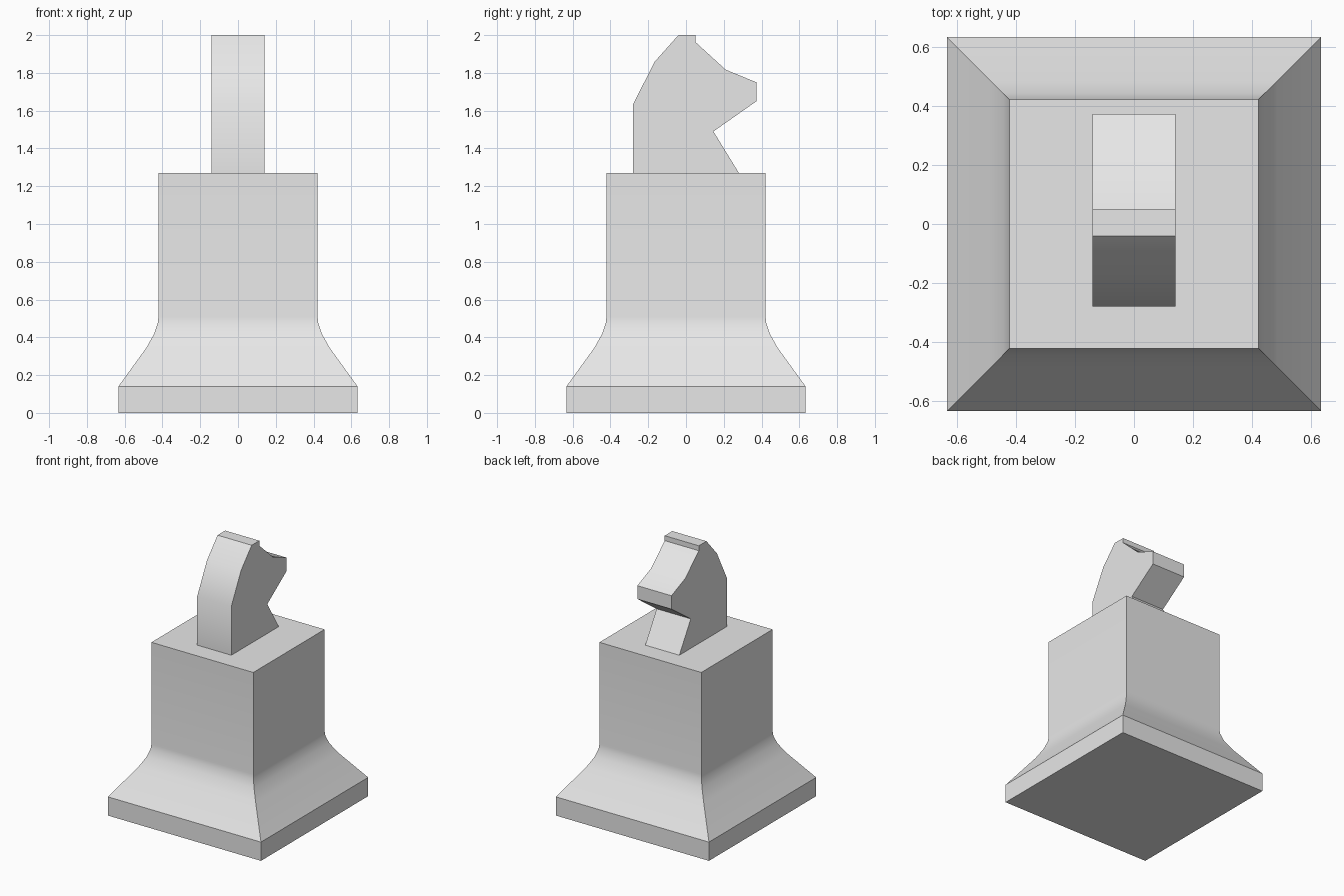
import bpy
import bmesh
import math

cube = bpy.data.objects.get("Cube")
if cube:
    bpy.data.objects.remove(cube, do_unlink=True)

grey = bpy.data.materials.new("plain_grey")
grey.use_nodes = True
grey.diffuse_color = (0.8, 0.8, 0.8, 1)
grey.node_tree.nodes["Principled BSDF"].inputs["Base Color"].default_value = (0.8, 0.8, 0.8, 1)


def loft(name, rings):
    """Closed solid through a list of matching point rings."""
    bm = bmesh.new()
    loops = [[bm.verts.new(p) for p in ring] for ring in rings]
    count = len(loops[0])
    for low, high in zip(loops, loops[1:]):
        for i in range(count):
            j = (i + 1) % count
            bm.faces.new((low[i], low[j], high[j], high[i]))
    bm.faces.new(loops[0][::-1])
    bm.faces.new(loops[-1])
    bmesh.ops.recalc_face_normals(bm, faces=bm.faces)
    mesh = bpy.data.meshes.new(name)
    bm.to_mesh(mesh)
    bm.free()
    mesh.materials.append(grey)
    obj = bpy.data.objects.new(name, mesh)
    bpy.context.collection.objects.link(obj)
    bpy.ops.object.select_all(action="DESELECT")
    obj.select_set(True)
    bpy.context.view_layer.objects.active = obj
    bpy.ops.object.shade_smooth_by_angle(angle=math.radians(30))
    return obj


def square(half, z):
    return [(x * half, y * half, z) for x, y in ((-1, -1), (1, -1), (1, 1), (-1, 1))]


# Square pedestal: plinth, flared foot and straight column
pedestal_profile = [(0.633, 0), (0.633, 0.14), (0.485, 0.345), (0.443, 0.42),
                    (0.425, 0.475), (0.421, 0.51), (0.421, 1.27)]
loft("pedestal", [square(half, z) for half, z in pedestal_profile])

# Horse head: side outline extruded across the width, muzzle towards the back
head_outline = [(-0.28, 1.27), (-0.28, 1.635), (-0.165, 1.86), (-0.04, 2.0),
                (0.05, 2.0), (0.05, 1.963), (0.21, 1.817), (0.373, 1.75),
                (0.373, 1.65), (0.145, 1.49), (0.28, 1.27)]
loft("horse_head", [[(x, y, z) for y, z in head_outline] for x in (-0.141, 0.141)])
